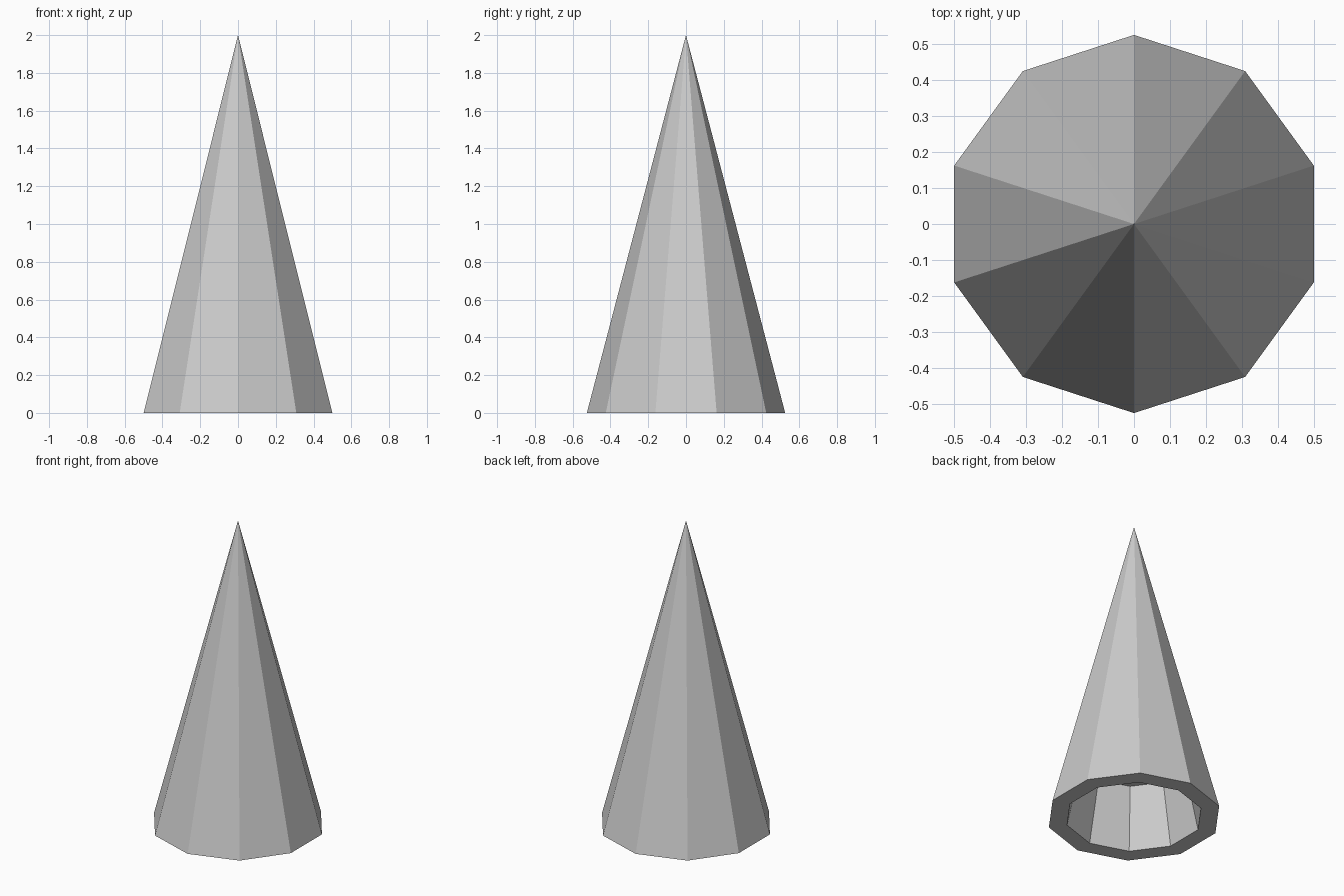
import bpy, bmesh
from math import sin, cos, pi

if "Cube" in bpy.data.objects:
    bpy.data.objects.remove(bpy.data.objects["Cube"])

SIDES = 10
bm = bmesh.new()

def ring(radius, z):
    # decagon with a corner on +y
    return [bm.verts.new((radius * sin(2 * pi * i / SIDES), radius * cos(2 * pi * i / SIDES), z))
            for i in range(SIDES)]

def bridge(a, b):
    for i in range(SIDES):
        j = (i + 1) % SIDES
        bm.faces.new((a[i], a[j], b[j], b[i]))

# outer cone, flat base rim, tapered recess with a flat ceiling
outer = ring(0.525, 0)
inner = ring(0.413, 0)
ceiling = ring(0.33, 0.40)
apex = bm.verts.new((0, 0, 2))
for i in range(SIDES):
    bm.faces.new((outer[i], outer[(i + 1) % SIDES], apex))
bridge(outer, inner)
bridge(inner, ceiling)
bm.faces.new(ceiling)
bmesh.ops.recalc_face_normals(bm, faces=bm.faces)

mesh = bpy.data.meshes.new("hollow_spike")
bm.to_mesh(mesh)
bm.free()
bpy.context.collection.objects.link(bpy.data.objects.new("hollow_spike", mesh))
